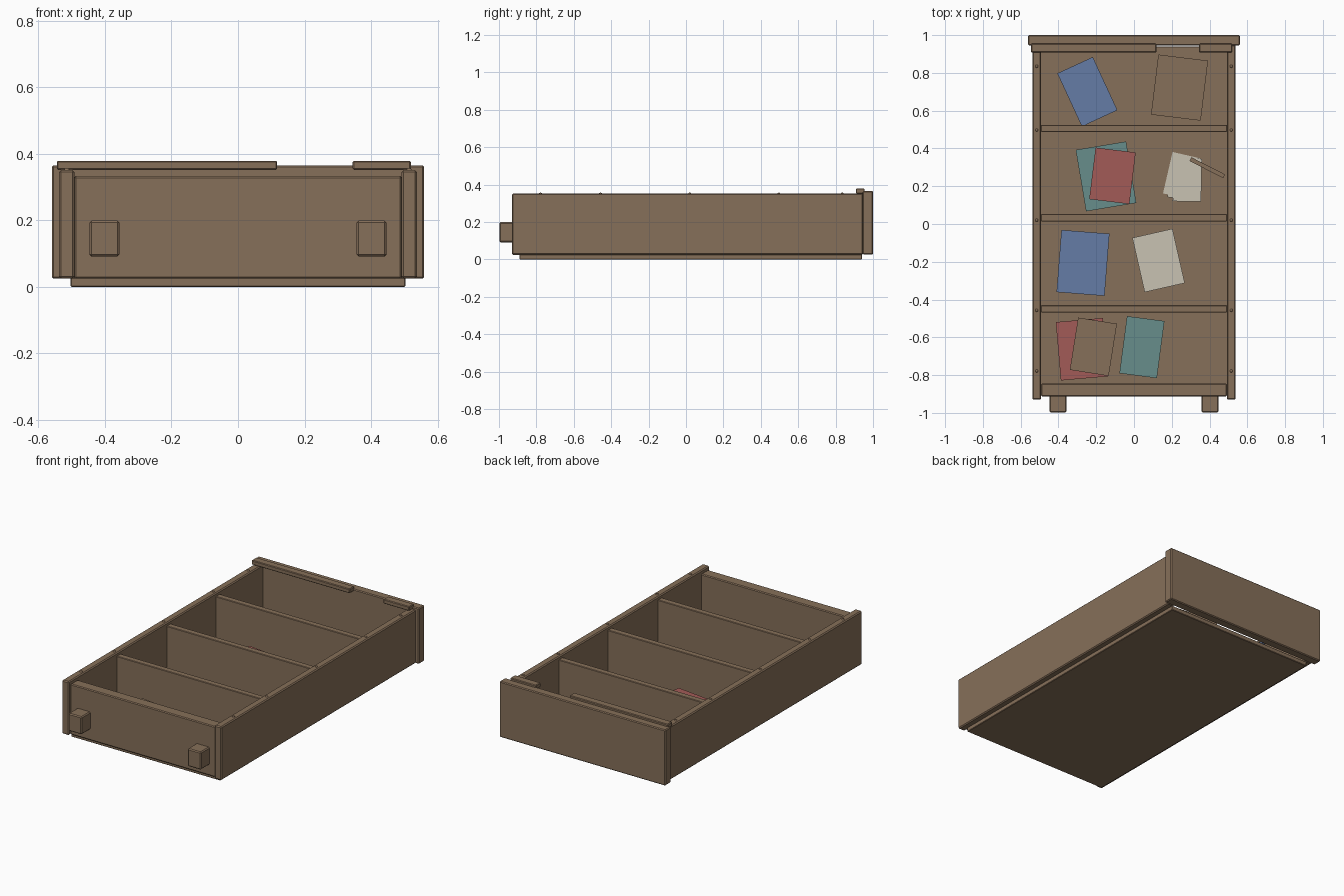
import bpy
import math

old = bpy.data.objects.get("Cube")
if old:
    bpy.data.objects.remove(old, do_unlink=True)


def material(name, rgb):
    m = bpy.data.materials.new(name)
    m.use_nodes = True
    m.diffuse_color = (*rgb, 1)
    m.node_tree.nodes["Principled BSDF"].inputs["Base Color"].default_value = (*rgb, 1)
    return m


WOOD = material("brown wood", (0.24, 0.16, 0.1))
BLUE = material("blue cover", (0.13, 0.2, 0.38))
RED = material("red cover", (0.36, 0.105, 0.095))
TEAL = material("teal cover", (0.135, 0.27, 0.26))
CREAM = material("cream paper", (0.58, 0.54, 0.45))


def block(name, centre, size, mat=WOOD, bevel=0.0, turn=0):
    """Box with an optional small edge bevel, turned about z in degrees."""
    bpy.ops.mesh.primitive_cube_add(size=1, location=centre)
    ob = bpy.context.object
    ob.name = name
    ob.scale = size
    bpy.ops.object.transform_apply(location=False, rotation=False, scale=True)
    ob.rotation_euler.z = math.radians(turn)
    ob.data.materials.append(mat)
    if bevel:
        mod = ob.modifiers.new("edge", "BEVEL")
        mod.width = bevel
        mod.segments = 1
    return ob


def span(name, x, y, z, mat=WOOD, bevel=0.005):
    """Box given by its extents along each axis."""
    pairs = (x, y, z)
    return block(name, [(a + b) / 2 for a, b in pairs],
                 [b - a for a, b in pairs], mat, bevel)


# Carcass lying on its back
FLOOR = 0.025
span("back_panel", (-0.503, 0.503), (-0.89, 0.94), (0, FLOOR + 0.003), bevel=0.003)
span("top_board", (-0.56, 0.56), (0.945, 1.0), (FLOOR, 0.365))
span("bottom_board", (-0.492, 0.492), (-0.913, -0.845), (FLOOR, 0.333))
for i, y in enumerate((-0.449, 0.033, 0.506)):
    span(f"shelf_{i + 1}", (-0.492, 0.492), (y - 0.019, y + 0.019), (FLOOR, 0.333), bevel=0.003)

# Sides, feet and the pegs along the side edges
for side, s in (("left", 1), ("right", -1)):
    block(f"{side}_side", (s * 0.515, 0.009, 0.188), (0.046, 1.878, 0.327), bevel=0.006)
    block(f"{side}_foot", (s * 0.402, -0.953, 0.145), (0.09, 0.09, 0.108), bevel=0.006)
    for i, y in enumerate((-0.778, -0.457, 0.02, 0.497, 0.835)):
        bpy.ops.mesh.primitive_uv_sphere_add(segments=10, ring_count=6, radius=0.009,
                                             location=(s * 0.515, y, 0.348))
        peg = bpy.context.object
        peg.name = f"{side}_peg_{i + 1}"
        peg.data.materials.append(WOOD)
        bpy.ops.object.shade_smooth()

# Broken trim strip along the top edge
span("long_trim", (-0.545, 0.118), (0.908, 0.955), (0.352, 0.379), bevel=0.004)
span("short_trim", (0.345, 0.52), (0.908, 0.955), (0.352, 0.379), bevel=0.004)

# Books: name, centre x and y, width, height, turn, level in the stack, colour
THICK = 0.057
books = (
    ("upper_blue_book", -0.247, 0.70, 0.207, 0.31, 24.8, 0, BLUE),
    ("upper_brown_book", 0.241, 0.722, 0.265, 0.32, -7, 0, WOOD),
    ("middle_teal_book", -0.148, 0.252, 0.27, 0.33, 9.5, 0, TEAL),
    ("middle_red_book", -0.114, 0.255, 0.214, 0.275, -7, 1, RED),
    ("lower_blue_book", -0.27, -0.206, 0.255, 0.33, -4.5, 0, BLUE),
    ("lower_cream_book", 0.13, -0.193, 0.218, 0.295, 12.8, 0, CREAM),
    ("bottom_red_book", -0.276, -0.663, 0.25, 0.31, 5, 0, RED),
    ("bottom_brown_book", -0.215, -0.65, 0.208, 0.28, -9, 1, WOOD),
    ("bottom_teal_book", 0.042, -0.652, 0.2, 0.305, -7.5, 0, TEAL),
)
for name, x, y, w, h, turn, level, mat in books:
    block(name, (x, y, FLOOR + THICK * (level + 0.5)), (w, h, THICK), mat, turn=turn)

# Loose sheets with a stick lying across them
for i, (x, y, turn) in enumerate(((0.252, 0.255, -13), (0.264, 0.245, -7), (0.282, 0.232, -1))):
    block(f"sheet_{i + 1}", (x, y, FLOOR + 0.006 + 0.004 * i), (0.15, 0.225, 0.004), CREAM, turn=turn)
block("stick", (0.388, 0.298, 0.056), (0.2, 0.022, 0.022), turn=-27)
